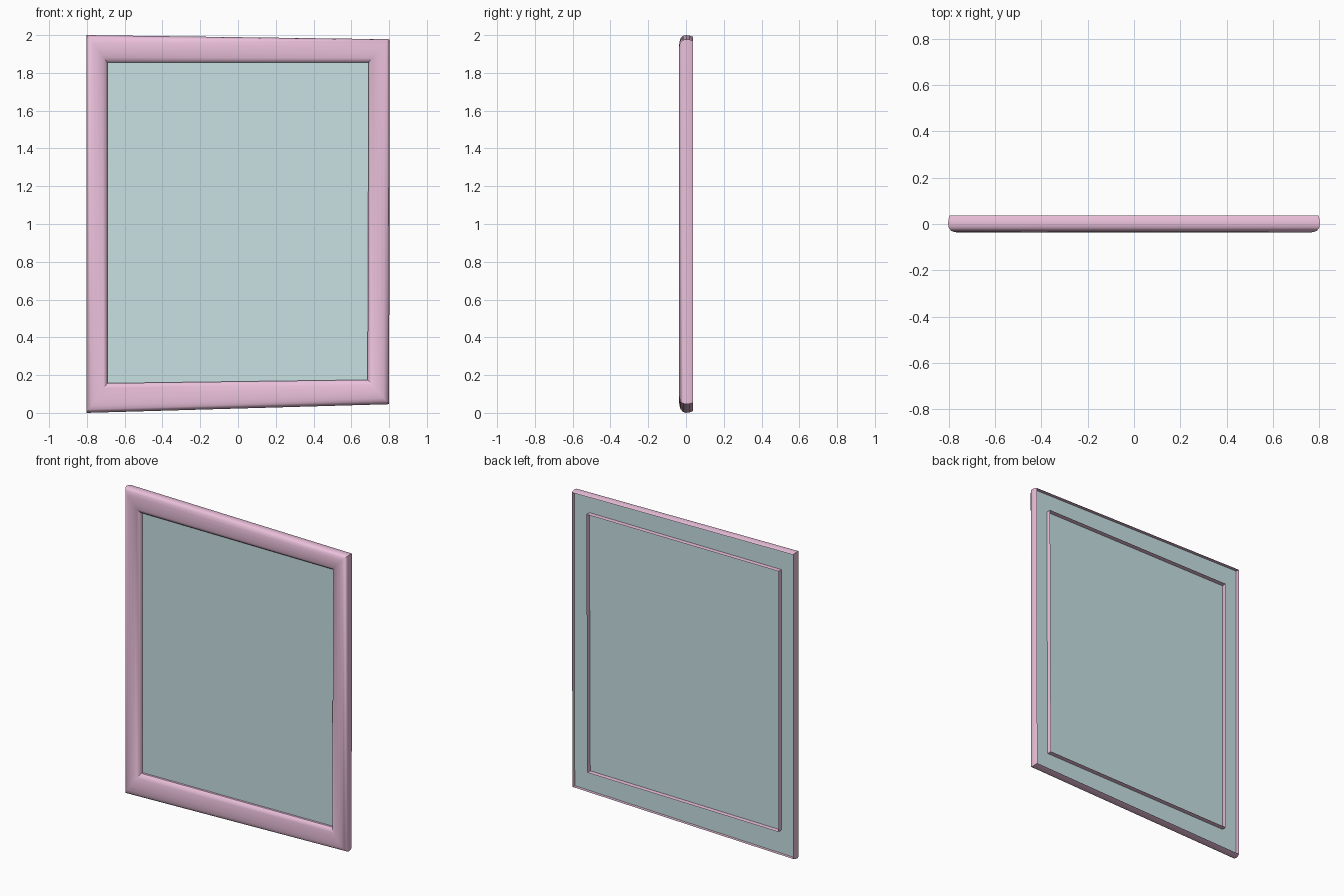
import bpy
import bmesh
from mathutils import Vector

if "Cube" in bpy.data.objects:
    bpy.data.objects.remove(bpy.data.objects["Cube"])


def material(name, color):
    mat = bpy.data.materials.new(name)
    mat.diffuse_color = color
    mat.use_nodes = True
    mat.node_tree.nodes["Principled BSDF"].inputs["Base Color"].default_value = mat.diffuse_color
    return mat


def add_object(name, bm, mat):
    mesh = bpy.data.meshes.new(name)
    bm.to_mesh(mesh)
    bm.free()
    obj = bpy.data.objects.new(name, mesh)
    mesh.materials.append(mat)
    bpy.context.collection.objects.link(obj)
    return obj


# Slightly skewed outer and inner corners (x, z)
outer = [Vector(c) for c in ((-0.803, 0.0), (0.800, 0.046), (0.803, 1.978), (-0.803, 2.0))]
inner = [Vector(c) for c in ((-0.692, 0.157), (0.686, 0.175), (0.692, 1.856), (-0.692, 1.855))]


def ring(bm, t, y):
    """Four corner points, t = 0 at the outer edge and 1 at the inner edge."""
    verts = []
    for o, i in zip(outer, inner):
        p = o.lerp(i, t)
        verts.append(bm.verts.new((p.x, y, p.y)))
    return verts


# Frame: rounded, open-backed moulding swept round the four mitred corners
profile = [(0.06, 0.037), (0.02, 0.02), (0.0, 0.0), (0.03, -0.016), (0.12, -0.029),
           (0.25, -0.035), (0.45, -0.037), (0.65, -0.034), (0.82, -0.027),
           (0.94, -0.018), (1.0, -0.008), (1.0, 0.037)]
bm = bmesh.new()
rings = [ring(bm, t, y) for t, y in profile]
for a, b in zip(rings, rings[1:]):
    for k in range(4):
        n = (k + 1) % 4
        bm.faces.new((a[k], b[k], b[n], a[n]))
bm.normal_update()
# Make the dome face the front
if sum(f.normal.y * f.calc_area() for f in bm.faces) > 0:
    bmesh.ops.reverse_faces(bm, faces=bm.faces[:])
frame = add_object("frame", bm, material("pink", (0.83, 0.53, 0.71, 1)))
bpy.context.view_layer.objects.active = frame
frame.select_set(True)
bpy.ops.object.shade_smooth_by_angle(angle=0.6)

# Panel: thin sheet crossing the frame out to its outer wall
bm = bmesh.new()
bm.faces.new(ring(bm, 0.02, 0.006))
add_object("panel", bm, material("teal", (0.58, 0.75, 0.77, 1)))
